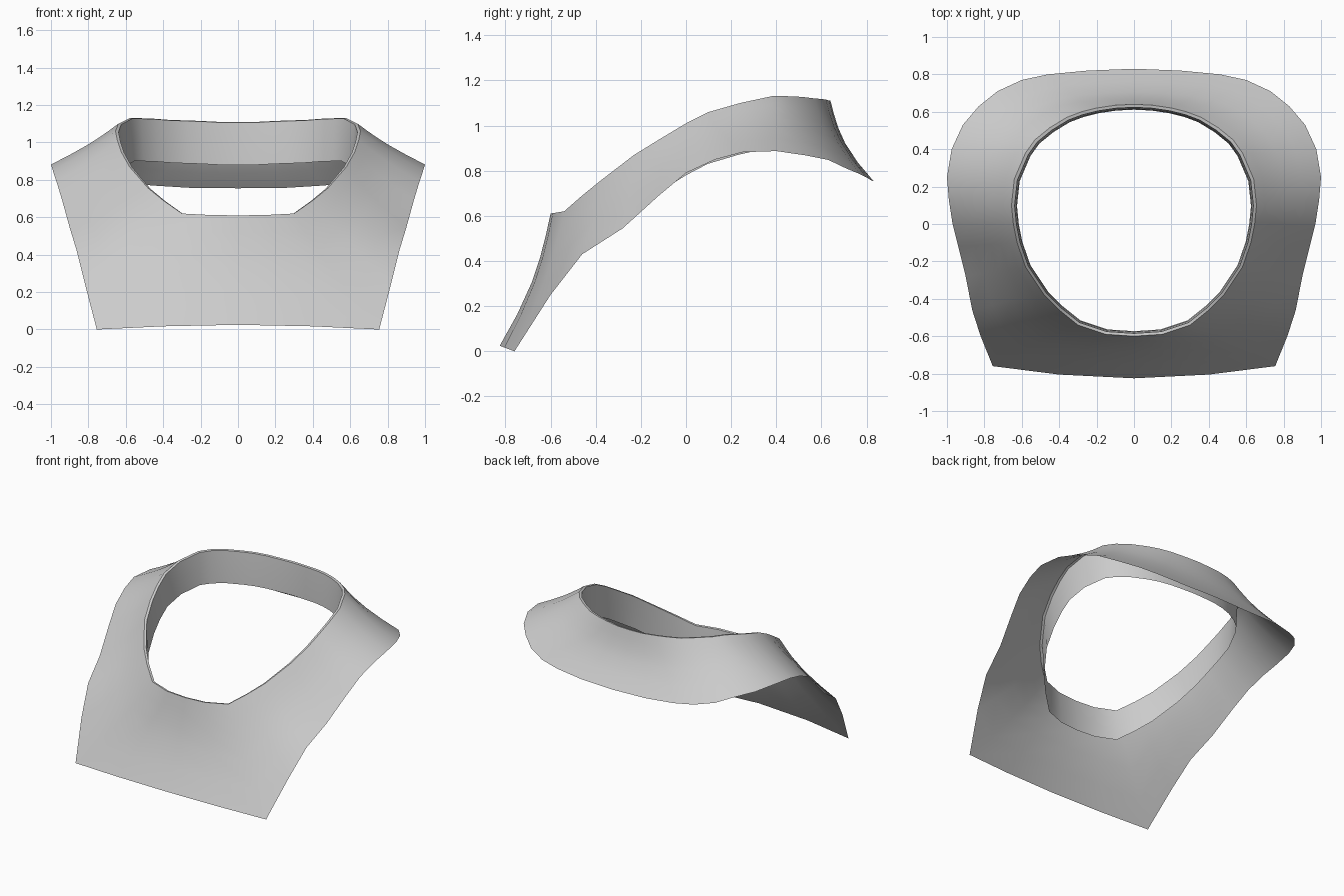
import bpy, bmesh
from math import radians, sin, pi
from mathutils import Vector

if "Cube" in bpy.data.objects:
    bpy.data.objects.remove(bpy.data.objects["Cube"])

# Half outlines from front centre to back centre: neck rim, outer hem
rim = [(0, -.6, .61), (.15, -.59, .612), (.3, -.54, .62), (.4, -.46, .69),
       (.48, -.38, .755), (.58, -.23, .87), (.625, -.1, .95), (.645, 0, 1.01),
       (.655, .1, 1.06), (.64, .24, 1.1), (.58, .38, 1.13), (.53, .45, 1.13),
       (.45, .515, 1.127), (.36, .57, 1.12), (.28, .6, 1.118), (.2, .62, 1.115),
       (.1, .635, 1.11), (0, .64, 1.11)]
hem = [(0, -.825, .025), (.4, -.805, .017), (.755, -.76, 0), (.82, -.6, .25),
       (.865, -.46, .43), (.9, -.28, .545), (.94, -.12, .69), (.97, 0, .79),
       (.99, .13, .85), (1, .25, .882), (.975, .4, .887), (.915, .53, .868),
       (.83, .63, .848), (.73, .71, .81), (.6, .77, .785), (.46, .8, .77),
       (.25, .82, .757), (0, .83, .755)]


def full_ring(half):
    """Mirror a half outline into a closed loop."""
    pts = [Vector(p) for p in half]
    return pts + [Vector((-p.x, p.y, p.z)) for p in pts[-2:0:-1]]


def inset(ring, scale, drop):
    return [Vector((p.x * scale, p.y * scale, p.z - drop)) for p in ring]


top, bottom = full_ring(rim), full_ring(hem)
rows = []

# Inner neck wall and narrow rolled lip
rows.append(inset(top, .955, .23))
rows.append(inset(top, .962, .11))
rows.append(inset(top, .975, .003))
rows.append(top)

# Flared yoke, slightly hollow between rim and hem
for t in (.15, .32, .5, .75):
    row = []
    for a, b in zip(top, bottom):
        p = a.lerp(b, t)
        radial = Vector((p.x, p.y, 0)).normalized()
        hollow = .008 + .022 * abs(radial.y)
        row.append(p - (radial + Vector((0, 0, .35))) * hollow * sin(pi * t))
    rows.append(row)
rows.append(bottom)

bm = bmesh.new()
grid = [[bm.verts.new(p) for p in row] for row in rows]
n = len(top)
for r0, r1 in zip(grid, grid[1:]):
    for i in range(n):
        j = (i + 1) % n
        bm.faces.new((r0[i], r1[i], r1[j], r0[j]))

mesh = bpy.data.meshes.new("neck_yoke")
bm.to_mesh(mesh)
bm.free()
yoke = bpy.data.objects.new("neck_yoke", mesh)
bpy.context.collection.objects.link(yoke)
bpy.context.view_layer.objects.active = yoke
yoke.select_set(True)
bpy.ops.object.shade_smooth_by_angle(angle=radians(40))
